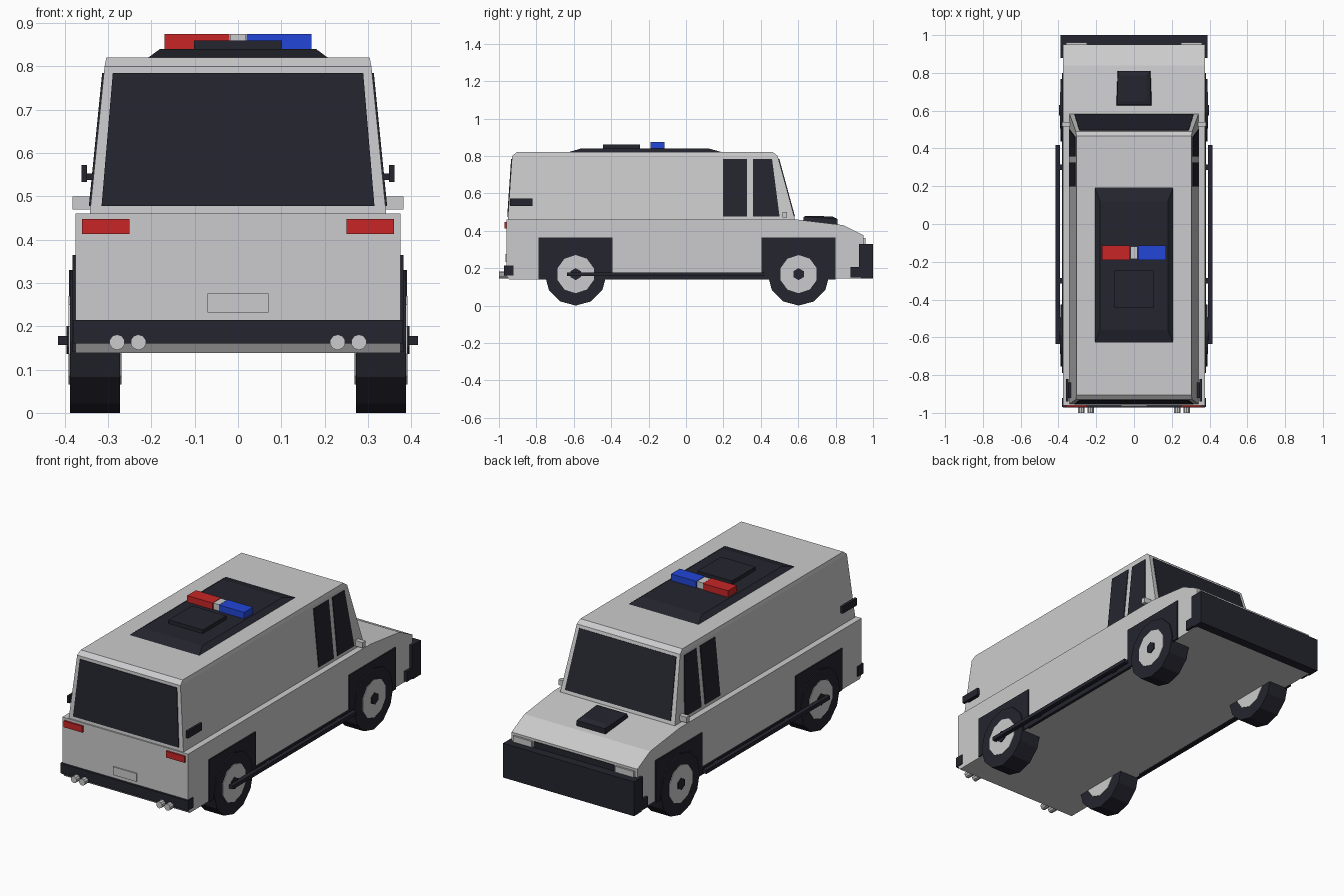
import bpy, bmesh, math
from mathutils import Vector

if "Cube" in bpy.data.objects:
    bpy.data.objects.remove(bpy.data.objects["Cube"])


def material(name, rgb):
    m = bpy.data.materials.new(name)
    m.diffuse_color = (*rgb, 1)
    m.use_nodes = True
    m.node_tree.nodes["Principled BSDF"].inputs["Base Color"].default_value = m.diffuse_color
    return m


GREY = material("light grey paint", (0.60, 0.60, 0.61))
DARK = material("dark trim", (0.018, 0.018, 0.028))
RED = material("red", (0.58, 0.019, 0.019))
BLUE = material("blue", (0.016, 0.062, 0.68))


def finish(bm, name, mat):
    bmesh.ops.recalc_face_normals(bm, faces=bm.faces)
    me = bpy.data.meshes.new(name)
    bm.to_mesh(me)
    bm.free()
    me.materials.append(mat)
    ob = bpy.data.objects.new(name, me)
    bpy.context.collection.objects.link(ob)
    return ob


def loft(name, rings, mat):
    """Skin a closed solid through rings of matching points."""
    bm = bmesh.new()
    vs = [[bm.verts.new(p) for p in r] for r in rings]
    n = len(vs[0])
    for a, b in zip(vs, vs[1:]):
        for i in range(n):
            j = (i + 1) % n
            bm.faces.new((a[i], a[j], b[j], b[i]))
    bm.faces.new(vs[0])
    bm.faces.new(vs[-1])
    return finish(bm, name, mat)


def rect(hx, y0, y1, z):
    return [(-hx, y0, z), (hx, y0, z), (hx, y1, z), (-hx, y1, z)]


def box(name, x, y, z, mat):
    x0, x1 = sorted(x)
    return loft(name, [[(x0, y[0], h), (x1, y[0], h), (x1, y[1], h), (x0, y[1], h)] for h in z], mat)


def plate(name, pts, mat, t=0.004):
    """Thin slab centred on a flat outline."""
    p = [Vector(q) for q in pts]
    n = (p[1] - p[0]).cross(p[2] - p[0]).normalized() * t
    return loft(name, [[q - n for q in p], [q + n for q in p]], mat)


def cylinder(name, axis, a, b, c1, c2, r, sides, mat):
    """Prism along x (c1, c2 = y, z) or along y (c1, c2 = x, z)."""
    rings = []
    for t in (a, b):
        ring = []
        for i in range(sides):
            w = 2 * math.pi * i / sides
            u, v = c1 + r * math.sin(w), c2 - r * math.cos(w)
            ring.append((t, u, v) if axis == "x" else (u, t, v))
        rings.append(ring)
    return loft(name, rings, mat)


# Lower body with sloping bonnet
profile = [(-0.945, 0.138), (-0.96, 0.16), (-0.96, 0.46), (0.59, 0.46),
           (0.84, 0.43), (0.95, 0.375), (0.95, 0.145)]
loft("lower_body", [[(x, y, z) for y, z in profile] for x in (-0.375, 0.375)], GREY)

# Tapered cabin with softened roof edges
loft("cabin", [rect(0.342, -0.953, 0.583, 0.46), rect(0.308, -0.93, 0.49, 0.80),
               rect(0.304, -0.905, 0.465, 0.82)], GREY)


def side_x(z):
    return 0.342 - (z - 0.46) * 0.1


def front_y(z):
    return 0.583 - (z - 0.46) * 0.273


def rear_y(z):
    return -0.953 + (z - 0.46) * 0.0676


# Windscreen and rear window
LO, HI = 0.477, 0.784
for name, fy in (("windscreen", front_y), ("rear_window", rear_y)):
    plate(name, [(-0.315, fy(LO), LO), (0.315, fy(LO), LO),
                 (0.289, fy(HI), HI), (-0.289, fy(HI), HI)], DARK)

# Roof pod, hatch and light bar
loft("roof_pod", [rect(0.21, -0.635, 0.20, 0.818), rect(0.18, -0.56, 0.12, 0.84)], DARK)
box("roof_hatch", (-0.102, 0.102), (-0.445, -0.245), (0.838, 0.86), DARK)
box("red_beacon", (-0.17, -0.02), (-0.19, -0.115), (0.84, 0.875), RED)
box("blue_beacon", (0.02, 0.17), (-0.19, -0.115), (0.84, 0.875), BLUE)
box("beacon_centre", (-0.018, 0.018), (-0.185, -0.12), (0.84, 0.874), GREY)

# Bonnet scoop
loft("bonnet_scoop", [[(-0.095, 0.625, 0.445), (0.095, 0.625, 0.445), (0.088, 0.81, 0.425), (-0.088, 0.81, 0.425)],
                      [(-0.09, 0.63, 0.476), (0.09, 0.63, 0.476), (0.085, 0.81, 0.462), (-0.085, 0.81, 0.462)],
                      [(-0.07, 0.65, 0.48), (0.07, 0.65, 0.48), (0.065, 0.785, 0.476), (-0.065, 0.785, 0.476)]], DARK)

# Bumpers, grille and number plate
box("front_bumper", (-0.39, 0.39), (0.935, 1.0), (0.145, 0.33), DARK)
box("grille", (-0.24, 0.24), (0.945, 0.954), (0.31, 0.362), DARK)
box("rear_bumper", (-0.376, 0.376), (-0.972, -0.95), (0.16, 0.214), DARK)
box("number_plate", (-0.07, 0.07), (-0.966, -0.958), (0.232, 0.276), GREY)

# Parts repeated on both sides
for s, side in ((-1, "left"), (1, "right")):
    def both(name, x, y, z, mat):
        box(f"{name}_{side}", (s * x[0], s * x[1]), y, z, mat)

    for label, lo, hi in (("rear", (0.198, 0.326), (0.198, 0.326)), ("front", (0.358, 0.50), (0.358, 0.46))):
        plate(f"{label}_side_window_{side}",
              [(s * side_x(LO), lo[0], LO), (s * side_x(LO), lo[1], LO),
               (s * side_x(HI), hi[1], HI), (s * side_x(HI), hi[0], HI)], DARK)

    both("mirror", (0.32, 0.382), (0.515, 0.54), (0.47, 0.50), GREY)
    both("side_handle", (0.348, 0.361), (-0.94, -0.82), (0.533, 0.572), DARK)
    both("handle_stalk", (0.32, 0.35), (-0.92, -0.84), (0.538, 0.552), DARK)
    both("tail_light", (0.25, 0.36), (-0.97, -0.955), (0.413, 0.447), RED)
    both("headlight", (0.25, 0.36), (0.945, 0.96), (0.31, 0.362), GREY)
    both("front_bumper_end", (0.37, 0.39), (0.88, 0.94), (0.15, 0.205), DARK)
    both("front_bumper_corner", (0.37, 0.39), (0.925, 0.94), (0.15, 0.33), DARK)
    both("rear_bumper_end", (0.36, 0.38), (-0.97, -0.922), (0.16, 0.214), DARK)
    both("sill", (0.365, 0.382), (-0.40, 0.41), (0.14, 0.178), DARK)
    both("side_rail", (0.392, 0.415), (-0.635, 0.418), (0.157, 0.177), DARK)
    for y in (-0.30, 0.30):
        both("rail_bracket", (0.37, 0.40), (y - 0.015, y + 0.015), (0.16, 0.174), DARK)

    # Exhaust pipes
    for x in (0.23, 0.279):
        cylinder(f"exhaust_{side}", "y", -1.0, -0.93, s * x, 0.163, 0.018, 10, GREY)

    # Wheels in dark square arches
    for label, y in (("rear", -0.59), ("front", 0.602)):
        both(f"{label}_wheel_arch", (0.372, 0.382), (y - 0.198, y + 0.198), (0.14, 0.365), DARK)
        cylinder(f"{label}_tyre_{side}", "x", s * 0.272, s * 0.388, y, 0.165, 0.165, 12, DARK)
        cylinder(f"{label}_rim_{side}", "x", s * 0.269, s * 0.391, y, 0.168, 0.102, 10, GREY)
        cylinder(f"{label}_hub_{side}", "x", s * 0.38, s * 0.396, y, 0.168, 0.032, 6, DARK)
